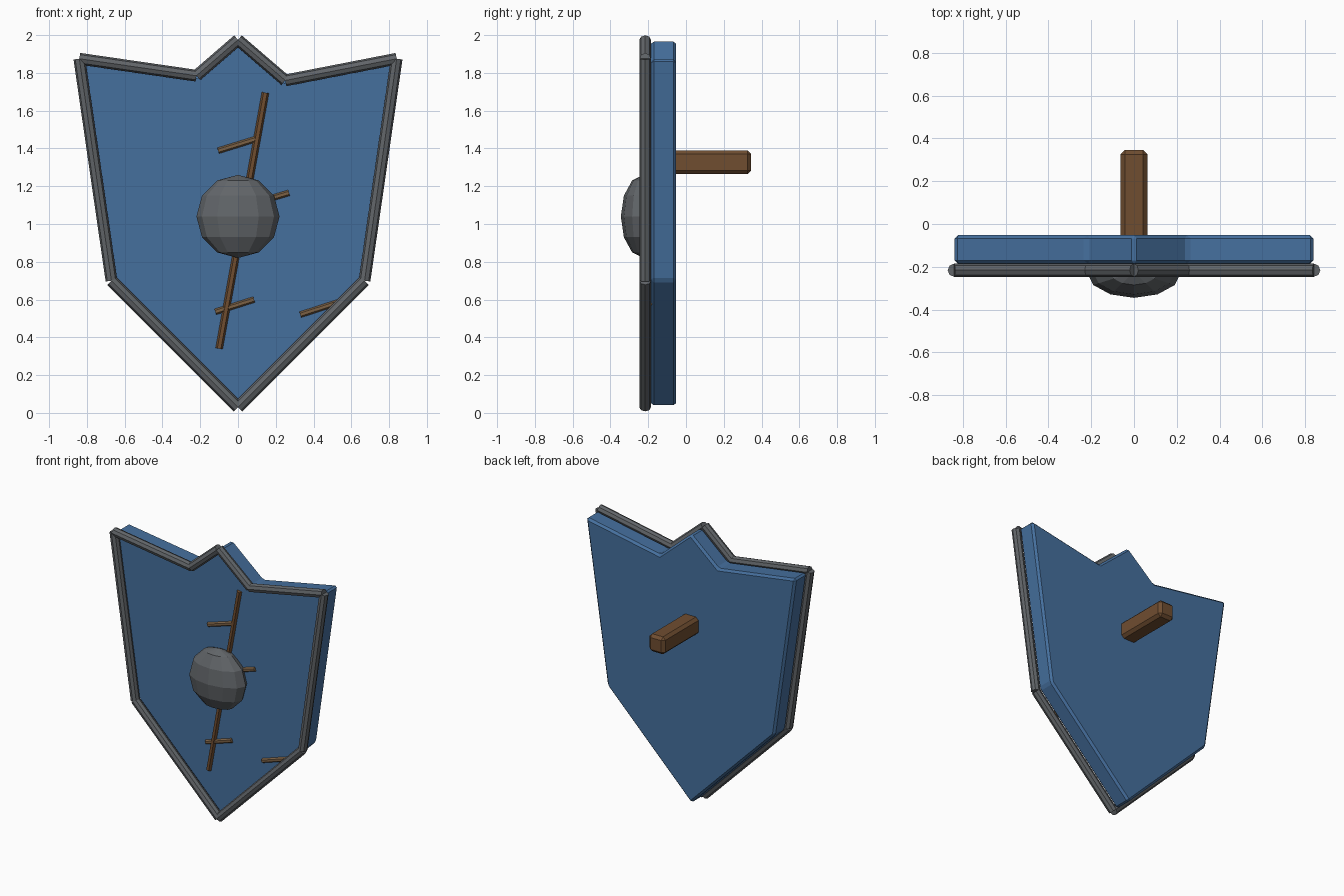
import bpy, bmesh
from mathutils import Vector

if "Cube" in bpy.data.objects:
    bpy.data.objects.remove(bpy.data.objects["Cube"])


def material(name, color):
    m = bpy.data.materials.new(name)
    m.diffuse_color = (*color, 1)
    m.use_nodes = True
    m.node_tree.nodes["Principled BSDF"].inputs["Base Color"].default_value = m.diffuse_color
    return m


blue = material("blue_paint", (0.06, 0.16, 0.34))
iron = material("dark_iron", (0.12, 0.13, 0.14))
brown = material("brown_wood", (0.16, 0.075, 0.03))
tan = material("light_wood", (0.20, 0.12, 0.06))


def bevel(obj, width):
    mod = obj.modifiers.new("bevel", 'BEVEL')
    mod.width, mod.segments, mod.limit_method = width, 1, 'ANGLE'
    mod.angle_limit = 0.3


def rod(name, a, b, y, radius, sides, mat):
    """Straight rod between two (x, z) points at depth y."""
    p, q = Vector((a[0], y, a[1])), Vector((b[0], y, b[1]))
    bpy.ops.mesh.primitive_cylinder_add(vertices=sides, radius=radius,
                                        depth=(q - p).length, location=(p + q) / 2)
    obj = bpy.context.object
    obj.rotation_euler = (q - p).to_track_quat('Z', 'Y').to_euler()
    obj.name = name
    obj.data.materials.append(mat)
    return obj


# Shield board: slightly uneven outline, extruded backwards
outline = [(0, 0.03), (0.67, 0.70), (0.84, 1.875), (0.25, 1.76),
           (0, 1.975), (-0.22, 1.785), (-0.84, 1.875), (-0.67, 0.70)]
bm = bmesh.new()
face = bm.faces.new([bm.verts.new((x, -0.185, z)) for x, z in outline])
ext = bmesh.ops.extrude_face_region(bm, geom=[face])
bmesh.ops.translate(bm, vec=(0, 0.133, 0),
                    verts=[v for v in ext["geom"] if isinstance(v, bmesh.types.BMVert)])
bmesh.ops.recalc_face_normals(bm, faces=bm.faces)
mesh = bpy.data.meshes.new("shield_board")
bm.to_mesh(mesh)
bm.free()
board = bpy.data.objects.new("shield_board", mesh)
bpy.context.collection.objects.link(board)
mesh.materials.append(blue)
bevel(board, 0.015)

# Metal rim: one straight bar per edge
for i, a in enumerate(outline):
    rod(f"rim_bar_{i}", a, outline[(i + 1) % len(outline)], -0.216, 0.031, 8, iron)

# Central boss: flattened low-poly ball
bpy.ops.mesh.primitive_uv_sphere_add(segments=12, ring_count=6, radius=1,
                                     location=(0, -0.225, 1.04))
boss = bpy.context.object
boss.name = "boss"
boss.scale = (0.22, 0.12, 0.22)
boss.data.materials.append(iron)

# Wooden grip on the back
bpy.ops.mesh.primitive_cube_add(size=1, location=(0, 0.12, 1.327))
grip = bpy.context.object
grip.name = "grip"
grip.scale = (0.126, 0.45, 0.126)
bpy.ops.object.transform_apply(location=False, rotation=False, scale=True)
grip.data.materials.append(brown)
bevel(grip, 0.02)

# Long crack and short splinters on the front
rod("long_crack", (-0.10, 0.34), (0.145, 1.695), -0.19, 0.019, 6, brown)
for i, (a, b) in enumerate([((-0.105, 1.388), (0.095, 1.45)),
                            ((0.07, 1.105), (0.27, 1.165)),
                            ((-0.12, 0.535), (0.085, 0.60)),
                            ((0.33, 0.52), (0.53, 0.585))]):
    rod(f"splinter_{i}", a, b, -0.19, 0.016, 6, tan)
